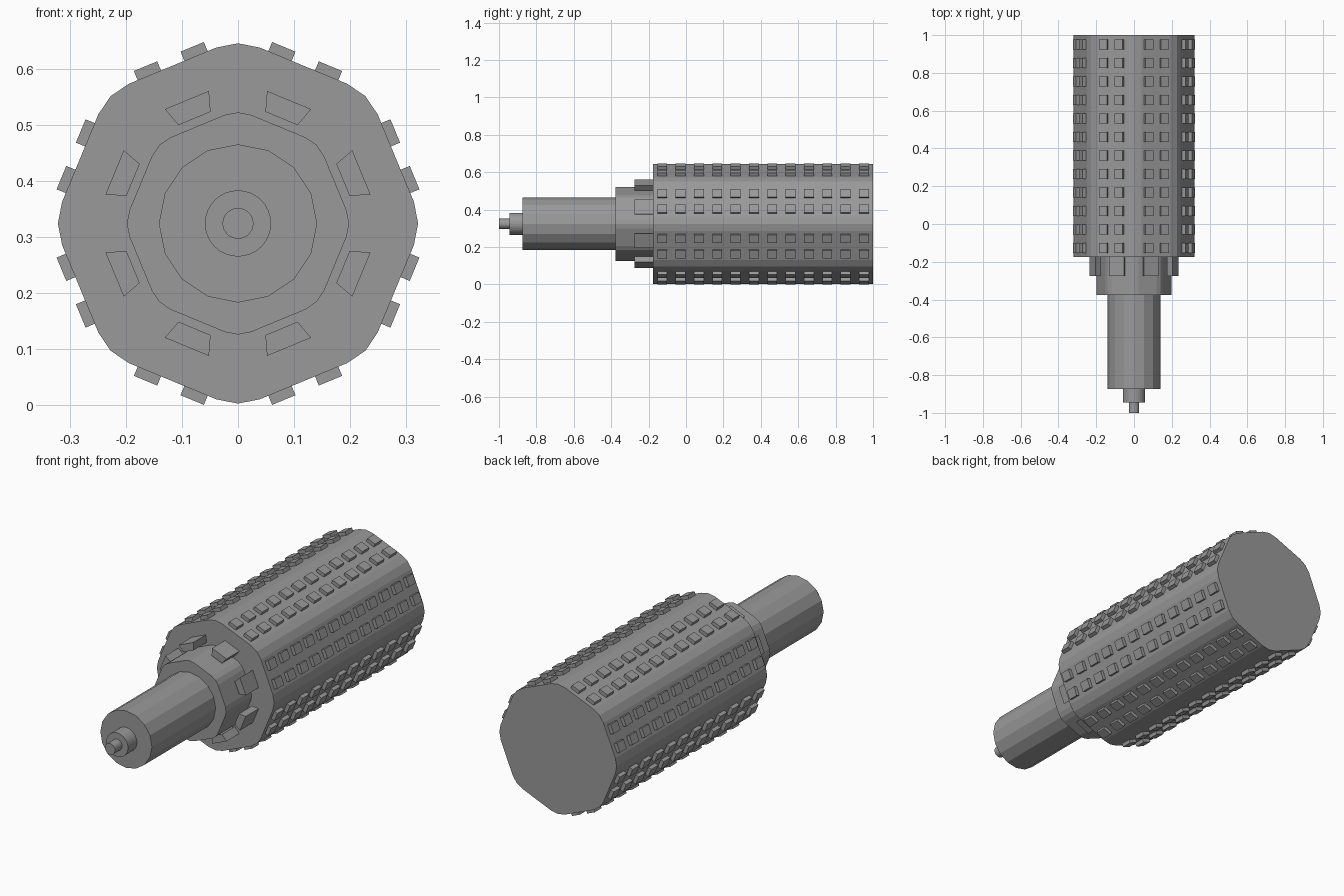
import bpy, bmesh, math

if "Cube" in bpy.data.objects:
    bpy.data.objects.remove(bpy.data.objects["Cube"])

CZ = 0.324  # height of the roller axis

# Dark grey metal
metal = bpy.data.materials.new("dark_grey")
metal.diffuse_color = (0.32, 0.32, 0.32, 1.0)
metal.use_nodes = True
metal.node_tree.nodes["Principled BSDF"].inputs["Base Color"].default_value = metal.diffuse_color


def make_prism(bm, pts, y0, y1):
    """Add a closed prism along y; pts are (x, z) around the axis, counter-clockwise."""
    a = [bm.verts.new((x, y0, CZ + z)) for x, z in pts]
    b = [bm.verts.new((x, y1, CZ + z)) for x, z in pts]
    bm.faces.new(a)
    bm.faces.new(b[::-1])
    n = len(pts)
    for i in range(n):
        j = (i + 1) % n
        bm.faces.new((a[i], b[i], b[j], a[j]))


def finish(name, bm):
    bmesh.ops.recalc_face_normals(bm, faces=bm.faces[:])
    mesh = bpy.data.meshes.new(name)
    bm.to_mesh(mesh)
    bm.free()
    mesh.materials.append(metal)
    obj = bpy.data.objects.new(name, mesh)
    bpy.context.collection.objects.link(obj)
    return obj


def polar(r, deg):
    t = math.radians(deg)
    return r * math.cos(t), r * math.sin(t)


def circle(r, n):
    return [polar(r, 360 * i / n) for i in range(n)]


def rounded_octagon(r):
    """Octagon whose corners are rounded by two short segments."""
    pts = []
    for k in range(8):
        pts += [polar(r * 0.984, 45 * k - 7), polar(r, 45 * k), polar(r * 0.984, 45 * k + 7)]
    return pts


def on_face(k, corners):
    """Place (radial, tangential) corners on the k-th octagon face."""
    t = math.radians(22.5 + 45 * k)
    c, s = math.cos(t), math.sin(t)
    return [(r * c - u * s, r * s + u * c) for r, u in corners]


# Drum, collar and stepped shaft
parts = [
    ("drum", rounded_octagon(0.321), -0.176, 1.0),
    ("collar", rounded_octagon(0.198), -0.376, -0.176),
    ("shaft", circle(0.141, 16), -0.874, -0.376),
    ("shaft_step", circle(0.059, 32), -0.944, -0.874),
    ("shaft_tip", circle(0.0275, 32), -1.0, -0.944),
]
for name, pts, y0, y1 in parts:
    bm = bmesh.new()
    make_prism(bm, pts, y0, y1)
    finish(name, bm)

# Ring of wedge lugs on the front of the drum
bm = bmesh.new()
for k in range(8):
    make_prism(bm, on_face(k, [(0.2025, -0.031), (0.238, -0.0425),
                               (0.238, 0.0425), (0.2025, 0.031)]), -0.276, -0.17)
finish("front_lugs", bm)

# Two rows of small pads along every drum face
bm = bmesh.new()
for k in range(8):
    for side in (-1, 1):
        u = 0.045 * side
        pad = on_face(k, [(0.29, u - 0.0225), (0.322, u - 0.0225),
                          (0.322, u + 0.0225), (0.29, u + 0.0225)])
        for i in range(12):
            y = -0.127 + i * 0.098
            make_prism(bm, pad, y - 0.0265, y + 0.0265)
finish("drum_pads", bm)
